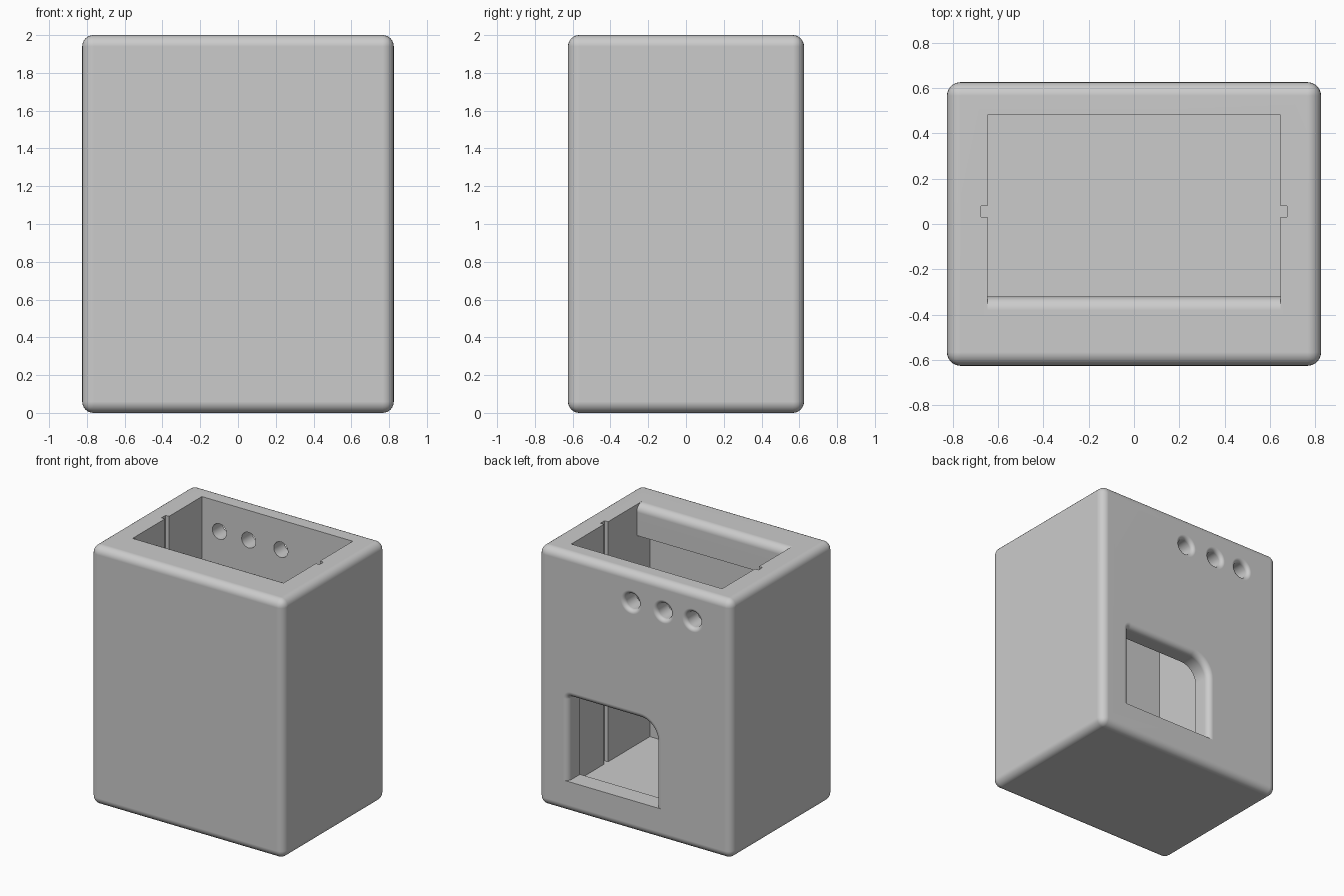
import bpy, bmesh
from math import sin, cos, pi, radians

default = bpy.data.objects.get("Cube")
if default:
    bpy.data.objects.remove(default, do_unlink=True)

BACK = 0.625       # outer back face
WALL = 0.48        # inner wall distance
FLOOR = 0.145
TOP = 2.0


def add_object(name, bm):
    bmesh.ops.recalc_face_normals(bm, faces=bm.faces)
    mesh = bpy.data.meshes.new(name)
    bm.to_mesh(mesh)
    bm.free()
    obj = bpy.data.objects.new(name, mesh)
    bpy.context.scene.collection.objects.link(obj)
    return obj


def box(name, lo, hi, bevel=0):
    bm = bmesh.new()
    bmesh.ops.create_cube(bm, size=1)
    for v in bm.verts:
        v.co = [l + (c + 0.5) * (h - l) for l, h, c in zip(lo, hi, v.co)]
    if bevel:
        bmesh.ops.bevel(bm, geom=bm.edges[:], offset=bevel, segments=6,
                        profile=0.5, affect='EDGES')
    return add_object(name, bm)


def loft(name, rings):
    """Closed solid through rings with equal point counts."""
    bm = bmesh.new()
    loops = [[bm.verts.new(p) for p in ring] for ring in rings]
    for a, b in zip(loops, loops[1:]):
        for i in range(len(a)):
            j = (i + 1) % len(a)
            bm.faces.new((a[i], a[j], b[j], b[i]))
    bm.faces.new(loops[0])
    bm.faces.new(loops[-1])
    return add_object(name, bm)


def arc(cx, cz, r, start, end, steps=10):
    angles = [radians(start + (end - start) * i / steps) for i in range(steps + 1)]
    return [(cx + r * cos(a), cz + r * sin(a)) for a in angles]


def flared_cutter(name, outline, fillet, steps=6):
    """Cutter through the back wall that widens in a rounded lip."""
    stations = [(0.4, 0)]
    for i in range(steps + 1):
        a = i / steps * pi / 2
        stations.append((BACK - fillet + fillet * sin(a), fillet * (1 - cos(a))))
    stations.append((BACK + 0.1, fillet))
    return loft(name, [[(x, y, z) for x, z in outline(o)] for y, o in stations])


def doorway(o):
    left, right, sill, top = 0.57, -0.18, 0.24, 0.89
    small, large = 0.02, 0.14
    return ([(right - o, sill), (left + o, sill)]
            + arc(left - small, top - small, small + o, 0, 90)
            + arc(right + large, top - large, large + o, 90, 180))


# Housing with rounded outer edges
housing = box("housing", (-0.825, -BACK, 0), (0.825, BACK, TOP), bevel=0.06)

# Inner chamber, with a round-topped ledge left along the front rim
lip = 0.06
profile = ([(-WALL, FLOOR), (WALL, FLOOR), (WALL, TOP + 0.1), (-0.32 - lip, TOP + 0.1)]
           + arc(-0.32 - lip, TOP - lip, lip, 90, 0, 8)
           + [(-0.32, 1.76), (-WALL, 1.76)])
cutters = [loft("chamber_cutter", [[(x, y, z) for y, z in profile] for x in (-0.645, 0.645)])]

# Panel grooves in both side walls
for side in (-1, 1):
    xs = sorted((side * 0.6, side * 0.675))
    cutters.append(box("groove_cutter", (xs[0], 0.03, FLOOR), (xs[1], 0.08, TOP + 0.1)))

# Doorway and three round holes in the back
cutters.append(flared_cutter("doorway_cutter", doorway, 0.045))
for x in (-0.495, -0.245, 0.03):
    cutters.append(flared_cutter(
        "hole_cutter", lambda o, x=x: arc(x, 1.77, 0.06 + o, 0, 352.5, 47), 0.03))

bpy.ops.object.select_all(action='DESELECT')
bpy.context.view_layer.objects.active = housing
housing.select_set(True)
for cutter in cutters:
    cutter.hide_render = True
    mod = housing.modifiers.new("cut", 'BOOLEAN')
    mod.operation = 'DIFFERENCE'
    mod.solver = 'EXACT'
    mod.object = cutter
    bpy.ops.object.modifier_apply(modifier=mod.name)
    bpy.data.objects.remove(cutter, do_unlink=True)

# Plain grey plastic
grey = bpy.data.materials.new("grey_plastic")
grey.use_nodes = True
colour = (0.6, 0.6, 0.6, 1)
grey.diffuse_color = colour
grey.node_tree.nodes["Principled BSDF"].inputs["Base Color"].default_value = colour
housing.data.materials.clear()
housing.data.materials.append(grey)

bpy.ops.object.shade_smooth_by_angle(angle=radians(30))
weighted = housing.modifiers.new("weighted_normals", 'WEIGHTED_NORMAL')
weighted.keep_sharp = True
